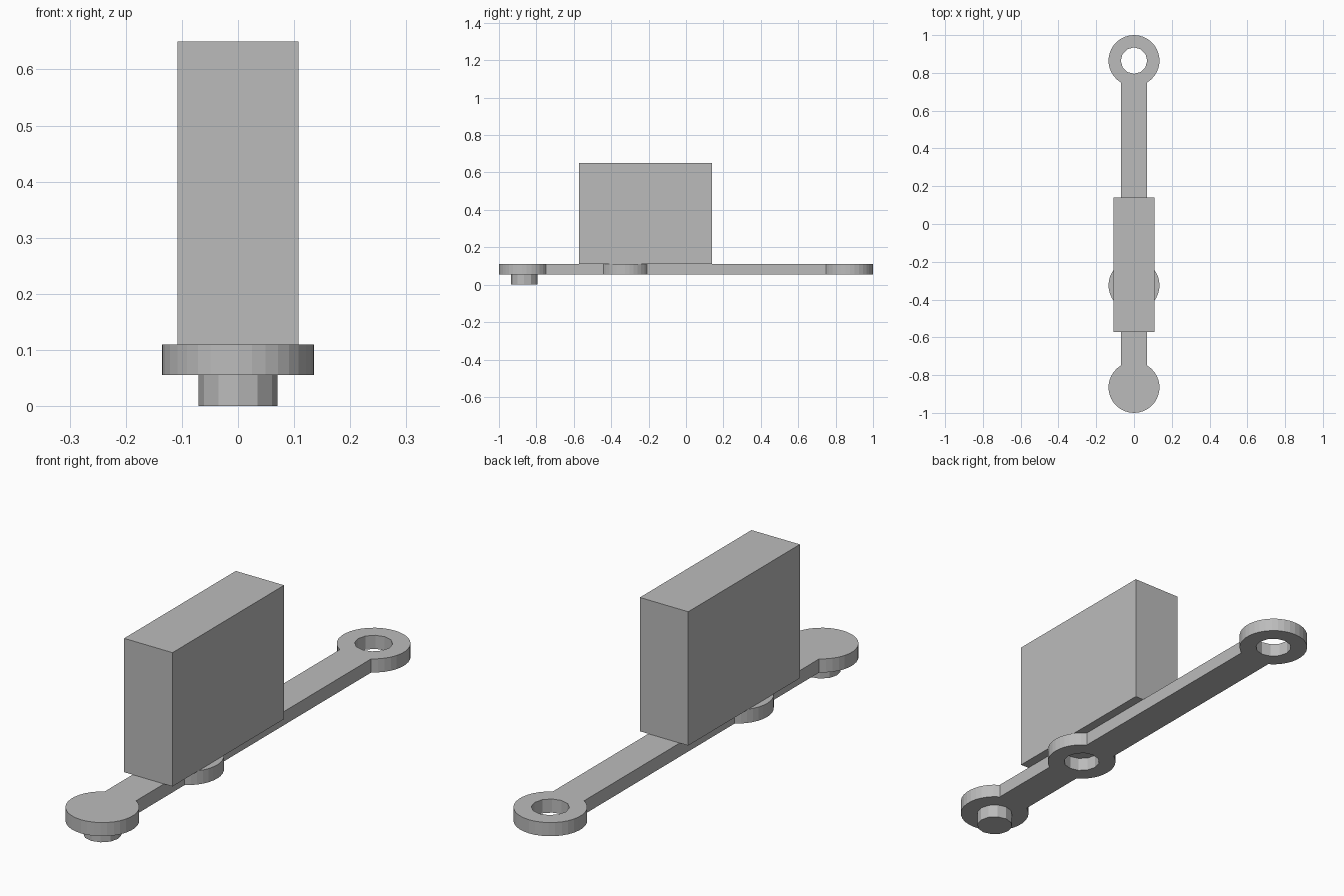
import bpy, bmesh
from math import sin, cos, pi, asin
from mathutils import Matrix

if "Cube" in bpy.data.objects:
    bpy.data.objects.remove(bpy.data.objects["Cube"])

END_Y, MID_Y = 0.865, -0.325
EYE_R, BAR_W, HOLE_R = 0.135, 0.07, 0.07
BAR_LOW, BAR_HIGH = 0.055, 0.11

grey = bpy.data.materials.new("plain grey")
grey.use_nodes = True
grey.diffuse_color = (0.5, 0.5, 0.5, 1)
grey.node_tree.nodes["Principled BSDF"].inputs["Base Color"].default_value = (0.5, 0.5, 0.5, 1)


def add_object(name, mesh):
    mesh.materials.append(grey)
    obj = bpy.data.objects.new(name, mesh)
    bpy.context.collection.objects.link(obj)
    return obj


def arc(y, radius, start, end, steps):
    angles = [start + (end - start) * i / steps for i in range(steps + 1)]
    return [(radius * cos(a), y + radius * sin(a)) for a in angles]


# Link bar: one flat outline with three round eyes and two holes
neck = asin(BAR_W / EYE_R)
side = pi / 2 - neck
outline = arc(END_Y, EYE_R, -side, pi + side, 28)
outline += arc(MID_Y, EYE_R, pi - side, pi + side, 12)
outline += arc(-END_Y, EYE_R, pi - side, 2 * pi + side, 28)
outline += arc(MID_Y, EYE_R, -side, side, 12)
holes = [arc(y, HOLE_R, 0, 2 * pi, 12)[:-1] for y in (END_Y, MID_Y)]

curve = bpy.data.curves.new("link_profile", "CURVE")
curve.dimensions = "2D"
curve.fill_mode = "BOTH"
curve.extrude = (BAR_HIGH - BAR_LOW) / 2
for loop in [outline] + holes:
    spline = curve.splines.new("POLY")
    spline.points.add(len(loop) - 1)
    for point, (x, y) in zip(spline.points, loop):
        point.co = (x, y, 0, 1)
    spline.use_cyclic_u = True
profile = bpy.data.objects.new("link_profile", curve)
bpy.context.collection.objects.link(profile)
graph = bpy.context.evaluated_depsgraph_get()
mesh = bpy.data.meshes.new_from_object(profile.evaluated_get(graph))
bpy.data.objects.remove(profile)
bm = bmesh.new()
bm.from_mesh(mesh)
bmesh.ops.remove_doubles(bm, verts=bm.verts, dist=0.0001)
bmesh.ops.recalc_face_normals(bm, faces=bm.faces)
for face in bm.faces:
    face.smooth = False
bm.to_mesh(mesh)
bm.free()
link = add_object("link_bar", mesh)
link.location.z = (BAR_LOW + BAR_HIGH) / 2

# Pin under the front eye
bm = bmesh.new()
bmesh.ops.create_cone(bm, cap_ends=True, segments=12, radius1=HOLE_R, radius2=HOLE_R,
                      depth=BAR_LOW, matrix=Matrix.Rotation(pi / 2, 4, "Z"))
mesh = bpy.data.meshes.new("pin")
bm.to_mesh(mesh)
bm.free()
pin = add_object("pin", mesh)
pin.location = (0, -END_Y, BAR_LOW / 2)

# Tall block resting on the bar
bm = bmesh.new()
bmesh.ops.create_cube(bm, size=1, matrix=Matrix.Diagonal((0.216, 0.712, 0.54, 1)))
mesh = bpy.data.meshes.new("block")
bm.to_mesh(mesh)
bm.free()
block = add_object("block", mesh)
block.location = (0, -0.216, 0.38)
